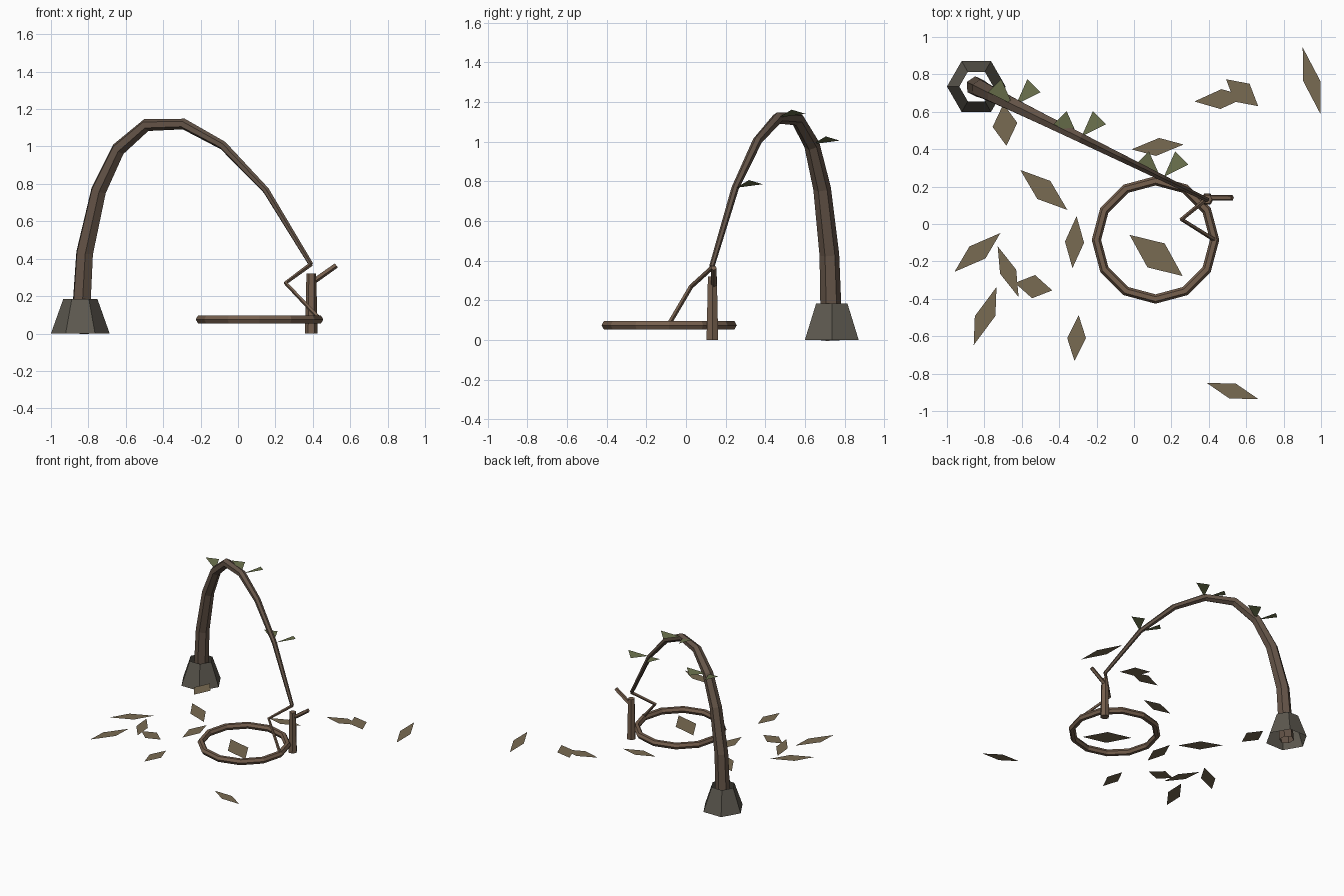
import bpy, bmesh
from math import sin, cos, pi
from mathutils import Vector

if "Cube" in bpy.data.objects:
    bpy.data.objects.remove(bpy.data.objects["Cube"])


def material(name, rgb):
    m = bpy.data.materials.new(name)
    m.diffuse_color = (*rgb, 1)
    m.use_nodes = True
    m.node_tree.nodes["Principled BSDF"].inputs["Base Color"].default_value = m.diffuse_color
    return m


BARK = material("bark", (0.13, 0.09, 0.065))
WOOD = material("wood", (0.18, 0.115, 0.075))
SOIL = material("soil", (0.11, 0.10, 0.08))
DRY = material("dry_leaf", (0.19, 0.145, 0.085))
GREEN = material("green_leaf", (0.15, 0.17, 0.075))


def make(name, verts, faces, mat):
    me = bpy.data.meshes.new(name)
    me.from_pydata(verts, [], faces)
    me.materials.append(mat)
    ob = bpy.data.objects.new(name, me)
    bpy.context.collection.objects.link(ob)
    return ob


def tube(name, pts, radii, normal, sides, mat, caps=True):
    """Sweep a polygon along a path lying in the plane with this normal."""
    pts = [Vector(p) for p in pts]
    n = Vector(normal).normalized()
    verts, faces = [], []
    for i, p in enumerate(pts):
        into = (p - pts[i - 1]).normalized() if i else Vector()
        out = (pts[i + 1] - p).normalized() if i < len(pts) - 1 else Vector()
        u = n.cross((into + out).normalized())
        for k in range(sides):
            a = 2 * pi * k / sides
            verts.append(p + radii[i] * (cos(a) * u + sin(a) * n))
    for i in range(len(pts) - 1):
        for k in range(sides):
            a, b = i * sides + k, i * sides + (k + 1) % sides
            faces.append((a, b, b + sides, a + sides))
    if caps:
        faces.append(tuple(reversed(range(sides))))
        faces.append(tuple(range(len(verts) - sides, len(verts))))
    ob = make(name, verts, faces, mat)
    bm = bmesh.new()
    bm.from_mesh(ob.data)
    bmesh.ops.recalc_face_normals(bm, faces=bm.faces)
    bm.to_mesh(ob.data)
    bm.free()
    return ob


# Bent sapling, tapering from the root to the tip, in one upright plane
profile = [(-0.845, 0), (-0.82, 0.43), (-0.745, 0.765), (-0.64, 0.985), (-0.49, 1.115),
           (-0.29, 1.12), (-0.08, 1.005), (0.15, 0.765), (0.39, 0.37)]
path = [(x, 0.735 - 0.49 * (x + 0.845), z) for x, z in profile]
radii = [0.055 - 0.0052 * i for i in range(len(path))]
tube("bent_sapling", path, radii, (0.49, 1, 0), 6, BARK, caps=False)

# Open hexagonal mound around the root
tube("root_mound", [(-0.843, 0.735, 0), (-0.843, 0.735, 0.185)], [0.157, 0.091],
     (0, 1, 0), 6, SOIL, caps=False)

# Stake with its hook
tube("stake", [(0.392, 0.133, 0), (0.392, 0.133, 0.32)], [0.034, 0.026], (0, 1, 0), 6, WOOD)
tube("stake_hook", [(0.39, 0.14, 0.27), (0.525, 0.14, 0.365)], [0.016, 0.015],
     (0, 1, 0), 5, WOOD)

# Trigger cord from the sapling tip to the noose
cord = [Vector(p) for p in ((0.39, 0.135, 0.37), (0.255, 0.025, 0.27), (0.44, -0.09, 0.075))]
tube("trigger_cord", cord, [0.012] * 3, (cord[1] - cord[0]).cross(cord[2] - cord[1]), 5, WOOD)

# Noose ring
bpy.ops.mesh.primitive_torus_add(major_segments=12, minor_segments=6, major_radius=0.316,
                                 minor_radius=0.025, location=(0.115, -0.085, 0.075))
noose = bpy.context.object
noose.name = "noose_ring"
noose.data.materials.append(WOOD)

# Mirrored pairs of sprouting leaves on the sapling
verts, faces = [], []
for i in (3, 5, 7):
    x, y, z = path[i]
    for s in (-1, 1):
        b = len(verts)
        verts += [(x + s * dx, y + dy, z + 0.3 * dx)
                  for dx, dy in ((0.01, 0.005), (0.14, 0.07), (0.07, 0.14))]
        faces.append((b, b + 1, b + 2) if s > 0 else (b, b + 2, b + 1))
make("sprout_leaves", verts, faces, GREEN)

# Fallen leaves: centre, half length vector, half width vector
fallen = [
    (0.527, -0.893, 0.138, -0.043, 0.017, 0.040), (-0.307, -0.610, -0.011, -0.123, 0.050, 0.000),
    (-0.796, -0.492, 0.061, 0.155, 0.055, 0.000), (-0.537, -0.335, 0.100, -0.020, 0.008, 0.062),
    (-0.673, -0.255, 0.056, -0.136, 0.043, 0.011), (-0.837, -0.152, 0.123, 0.104, 0.043, -0.032),
    (-0.318, -0.097, 0.011, 0.139, 0.051, -0.003), (-0.482, 0.182, 0.126, -0.107, 0.035, 0.048),
    (-0.690, 0.530, -0.008, 0.112, 0.066, 0.011), (0.126, 0.412, 0.139, 0.013, 0.008, 0.048),
    (0.465, 0.668, 0.142, 0.013, 0.003, 0.053), (0.578, 0.702, 0.086, -0.072, 0.040, 0.048),
    (0.950, 0.765, 0.048, -0.179, 0.046, 0.000), (0.118, -0.168, 0.142, -0.110, 0.046, 0.064)]
verts, faces = [], []
for cx, cy, ax, ay, bx, by in fallen:
    b = len(verts)
    verts += [(cx + i * ax + j * bx, cy + i * ay + j * by, 0.062)
              for i, j in ((1, 0), (0, 1), (-1, 0), (0, -1))]
    up = ax * by - ay * bx > 0
    faces.append((b, b + 1, b + 2, b + 3) if up else (b + 3, b + 2, b + 1, b))
make("fallen_leaves", verts, faces, DRY)
